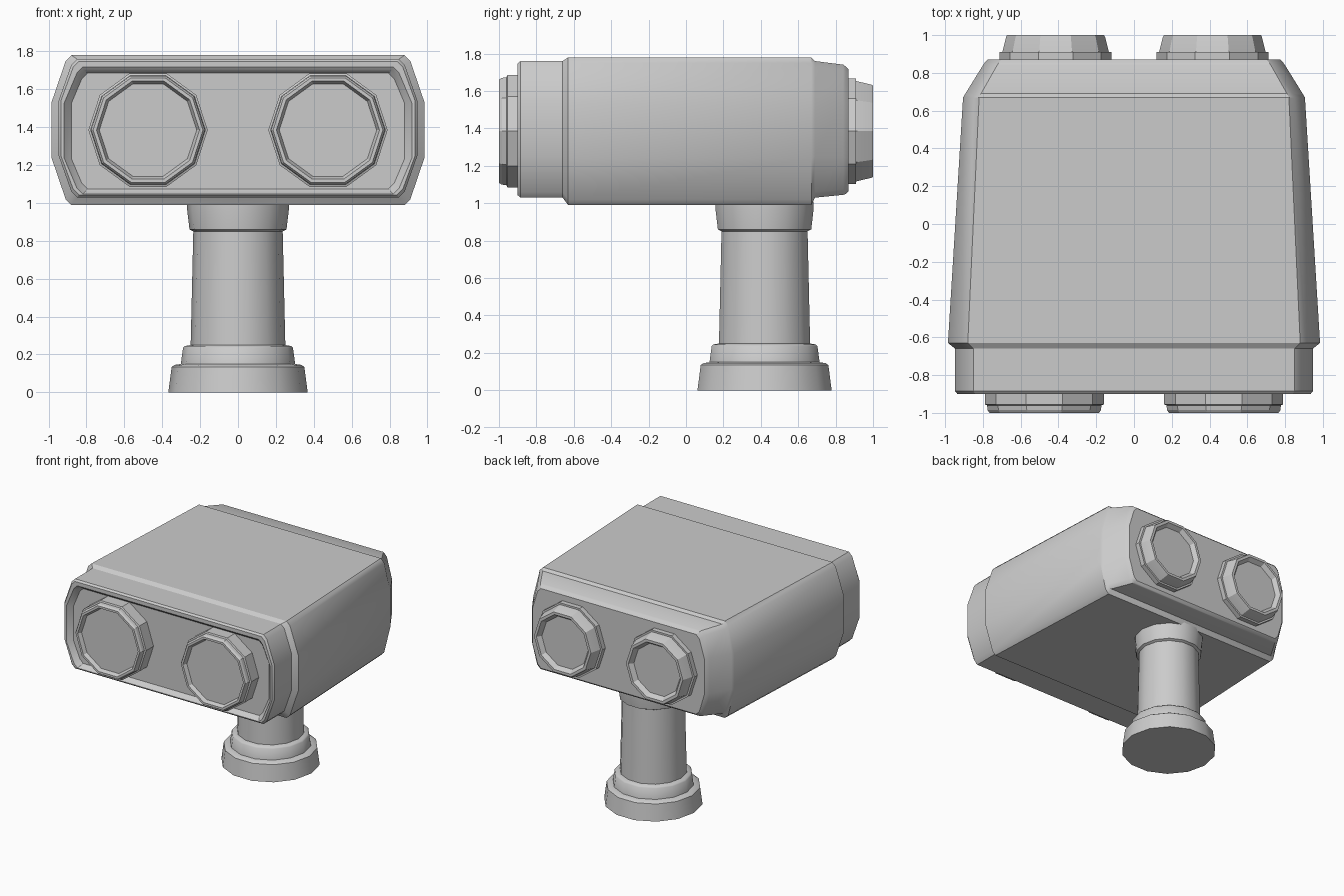
import bpy, bmesh, math

if "Cube" in bpy.data.objects:
    bpy.data.objects.remove(bpy.data.objects["Cube"])

ZC = 1.385  # height of the body's centre line


def loft(name, rings, angle=30):
    """Skin a list of equal-length point rings and cap both ends."""
    bm = bmesh.new()
    vr = [[bm.verts.new(p) for p in r] for r in rings]
    n = len(vr[0])
    for a, b in zip(vr, vr[1:]):
        for i in range(n):
            j = (i + 1) % n
            bm.faces.new((a[i], a[j], b[j], b[i]))
    bm.faces.new(vr[0])
    bm.faces.new(vr[-1])
    bmesh.ops.recalc_face_normals(bm, faces=bm.faces)
    me = bpy.data.meshes.new(name)
    bm.to_mesh(me)
    bm.free()
    ob = bpy.data.objects.new(name, me)
    bpy.context.collection.objects.link(ob)
    bpy.ops.object.select_all(action='DESELECT')
    ob.select_set(True)
    bpy.context.view_layer.objects.active = ob
    bpy.ops.object.shade_smooth_by_angle(angle=math.radians(angle))
    return ob


def section(y, w, t, h, dz=0.0):
    """Body cross-section: side half-width w, shoulder half-width t, half-height h."""
    quarter = [(w, 0.145), (t, h - 0.03), (t - 0.03, h)]
    right = [(x, -z) for x, z in reversed(quarter)] + quarter
    pts = right + [(-x, z) for x, z in reversed(right)]
    return [(x, y, ZC + dz + z) for x, z in pts]


# Body: recessed front, raised main shell, tapered back
loft("body", [
    section(-0.86, 0.88, 0.825, 0.305, -0.005),
    section(-0.87, 0.89, 0.83, 0.312, -0.005),
    section(-0.89, 0.91, 0.845, 0.327, -0.007),
    section(-0.90, 0.918, 0.85, 0.335, -0.003),
    section(-0.90, 0.935, 0.87, 0.352, 0.01),
    section(-0.885, 0.947, 0.88, 0.365, 0.01),
    section(-0.66, 0.947, 0.88, 0.365, 0.01),
    section(-0.63, 0.985, 0.91, 0.395),
    section(0.67, 0.905, 0.85, 0.395),
    section(0.69, 0.893, 0.84, 0.365, 0.01),
    section(0.84, 0.80, 0.755, 0.348, 0.008),
    section(0.855, 0.79, 0.745, 0.34, 0.005),
    section(0.87, 0.775, 0.73, 0.325, 0.005),
])

# Ten-sided lenses, as (radius, y) profiles
front = [(0.315, -0.84), (0.315, -0.955), (0.303, -0.96), (0.30, -0.985),
         (0.29, -1.0), (0.272, -1.0), (0.257, -0.97)]
back = [(0.297, 0.84), (0.297, 0.91), (0.282, 0.91), (0.262, 0.99),
        (0.257, 1.0), (0.235, 1.0), (0.21, 0.965)]
for label, profile, cx in (("front", front, 0.475), ("back", back, 0.415)):
    for side, s in (("left", -1), ("right", 1)):
        loft(f"{label}_lens_{side}", [
            [(s * cx + r * math.cos(i * math.tau / 10), y,
              ZC + r * math.sin(i * math.tau / 10)) for i in range(10)]
            for r, y in profile], 25)

# Handle: turned profile as (radius, z)
stem = [(0.368, 0.0), (0.35, 0.135), (0.335, 0.145), (0.302, 0.15), (0.29, 0.235),
        (0.28, 0.245), (0.25, 0.25), (0.236, 0.85), (0.256, 0.86),
        (0.268, 0.96), (0.268, 1.01)]
SIDES = 14
loft("handle", [
    [(r * math.cos(i * math.tau / SIDES), 0.42 + r * math.sin(i * math.tau / SIDES), z)
     for i in range(SIDES)] for r, z in stem], 40)
